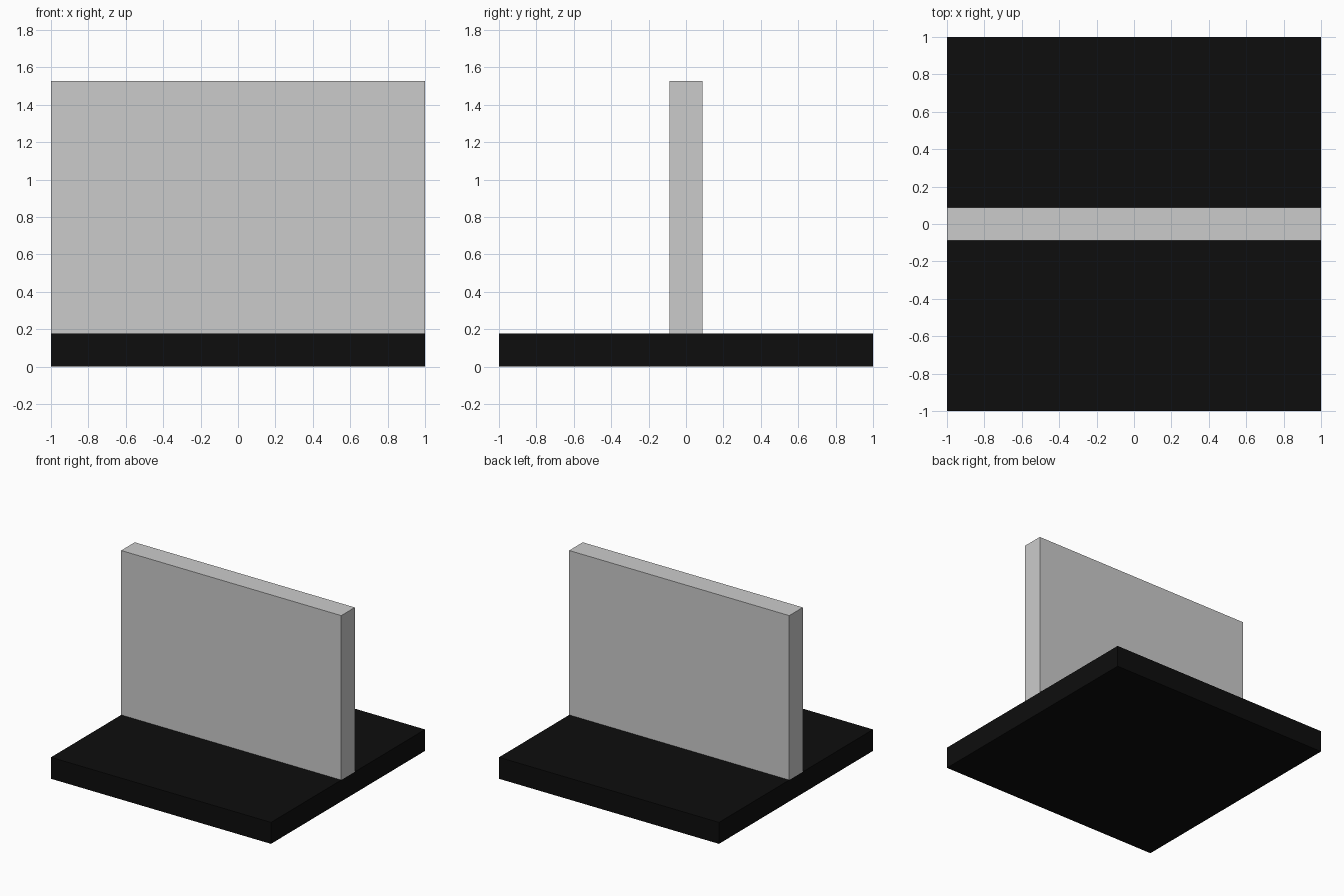
import bpy

if "Cube" in bpy.data.objects:
    bpy.data.objects.remove(bpy.data.objects["Cube"])

T = 0.176      # board thickness
TOP = 1.527    # overall height


def box(name, size, z_bottom):
    bpy.ops.mesh.primitive_cube_add(size=1, location=(0, 0, z_bottom + size[2] / 2))
    ob = bpy.context.object
    ob.name = name
    ob.scale = size
    bpy.ops.object.transform_apply(location=False, rotation=False, scale=True)
    return ob


# Square black base slab
base = box("base_slab", (2, 2, T), 0)
black = bpy.data.materials.new("black")
black.diffuse_color = (0.004, 0.004, 0.004, 1)
black.use_nodes = True
black.node_tree.nodes["Principled BSDF"].inputs["Base Color"].default_value = black.diffuse_color
base.data.materials.append(black)

# Upright grey panel across the middle
box("upright_panel", (2, T, TOP - T), T)
